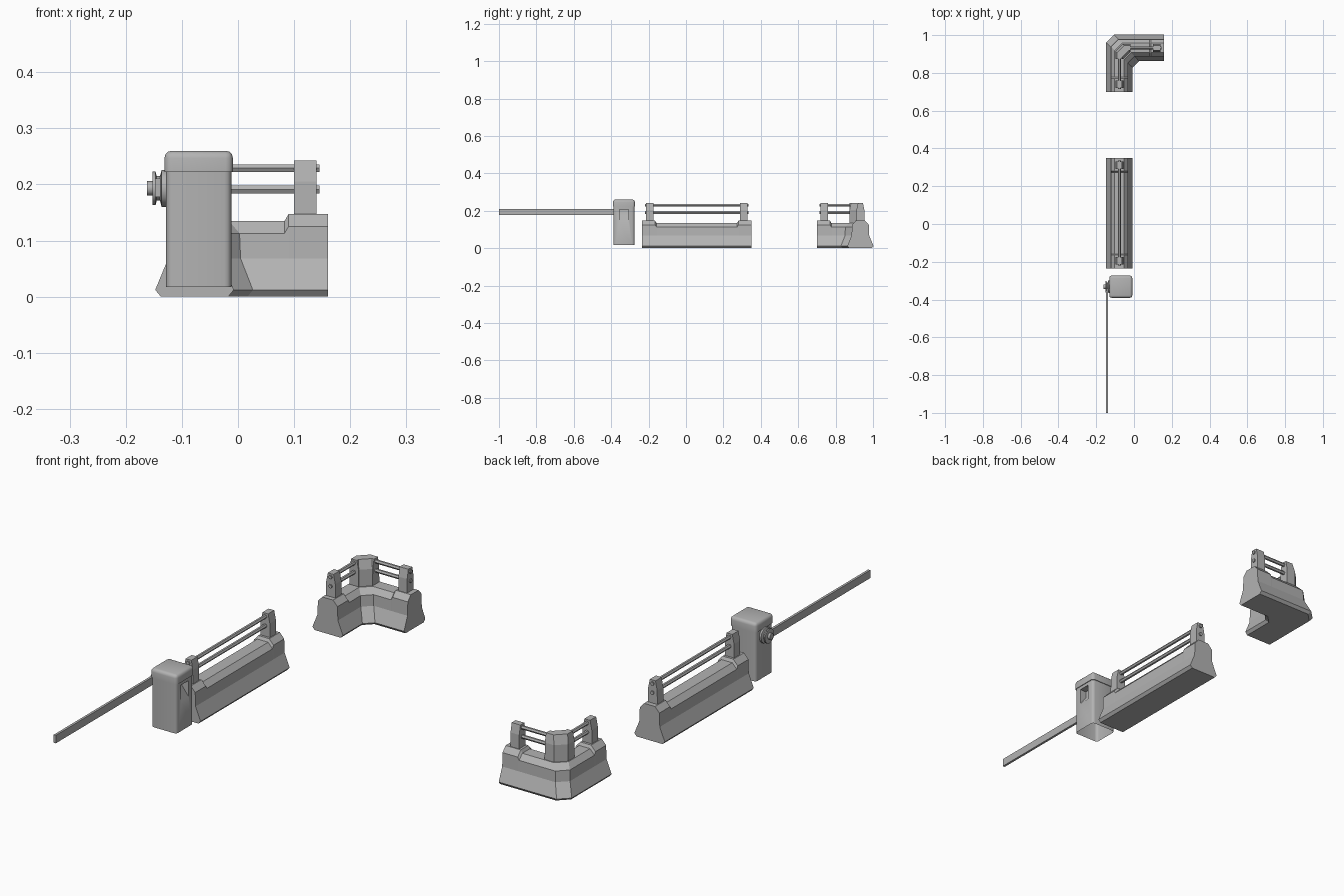
import bpy, bmesh, math
from mathutils import Vector

if "Cube" in bpy.data.objects:
    bpy.data.objects.remove(bpy.data.objects["Cube"])

grey = bpy.data.materials.new("concrete_grey")
grey.use_nodes = True
grey.diffuse_color = (0.45, 0.45, 0.45, 1)
grey.node_tree.nodes["Principled BSDF"].inputs["Base Color"].default_value = grey.diffuse_color


def finish(name, bm, smooth=False):
    bmesh.ops.recalc_face_normals(bm, faces=bm.faces)
    mesh = bpy.data.meshes.new(name)
    bm.to_mesh(mesh)
    bm.free()
    mesh.materials.append(grey)
    ob = bpy.data.objects.new(name, mesh)
    bpy.context.collection.objects.link(ob)
    if smooth:
        bpy.ops.object.select_all(action="DESELECT")
        ob.select_set(True)
        bpy.context.view_layer.objects.active = ob
        bpy.ops.object.shade_smooth_by_angle(angle=math.radians(40))
    return ob


def loft(name, rings, smooth=False):
    """Skin closed rings of points and cap both ends."""
    bm = bmesh.new()
    loops = [[bm.verts.new(p) for p in ring] for ring in rings]
    n = len(loops[0])
    for a, b in zip(loops, loops[1:]):
        for i in range(n):
            j = (i + 1) % n
            bm.faces.new((a[i], a[j], b[j], b[i]))
    bm.faces.new(loops[0])
    bm.faces.new(loops[-1])
    return finish(name, bm, smooth)


def box_mesh(lo, hi):
    bm = bmesh.new()
    bmesh.ops.create_cube(bm, size=1)
    for v in bm.verts:
        v.co = [l + (c + 0.5) * (h - l) for c, l, h in zip(v.co, lo, hi)]
    return bm


def mirrored(half):
    return half + [(-d, z) for d, z in reversed(half)]


def barrier_profile(lift=0):
    return mirrored([(0.06, 0), (0.07, 0.012), (0.047, 0.068),
                     (0.045, 0.113 + lift), (0.025, 0.135 + lift)])


POST = mirrored([(0.022, 0.11), (0.021, 0.205), (0.013, 0.243)])
LIFT = 0.012


def section(station, profile):
    (x, y), (sx, sy) = station
    return [(x + sx * d, y + sy * d, z) for d, z in profile]


def along_y(y):
    return ((X_MID, y), (-1, 0))


def along_x(x):
    return ((x, Y_MID), (0, 1))


def post(name, make, start, end):
    loft(name, [section(make(t), POST) for t in (start, end)])


def rails(name, a, b):
    """Two six-sided rods between plan points a and b."""
    axis = Vector((b[0] - a[0], b[1] - a[1], 0)).normalized()
    side = Vector((-axis.y, axis.x, 0))
    for label, z in (("lower", 0.191), ("upper", 0.229)):
        rings = []
        for p in (a, b):
            rings.append([Vector((*p, z)) + side * 0.008 * math.cos(k * math.pi / 3)
                          + Vector((0, 0, 0.008 * math.sin(k * math.pi / 3))) for k in range(6)])
        loft(f"{name}_{label}_rail", rings)


X_MID, Y_MID = -0.0775, 0.9325
low, high = barrier_profile(), barrier_profile(LIFT)

# Straight barrier with raised ends, posts and rails
y0, y1 = -0.235, 0.35
loft("straight_barrier", [section(along_y(y), p) for y, p in
     ((y0, high), (y0 + 0.07, high), (y0 + 0.077, low),
      (y1 - 0.077, low), (y1 - 0.07, high), (y1, high))])
post("straight_front_post", along_y, y0 + 0.02, y0 + 0.06)
post("straight_back_post", along_y, y1 - 0.06, y1 - 0.02)
rails("straight", (X_MID, y0 + 0.015), (X_MID, y1 - 0.015))

# Corner barrier bending through a chamfered joint
cy, cx = 0.7, 0.16
joint_a = ((X_MID, 0.895), (-1, 0.95))
joint_b = ((-0.04, Y_MID), (-0.95, 1))
loft("corner_barrier", [section(s, p) for s, p in
     ((along_y(cy), high), (along_y(cy + 0.07), high), (along_y(cy + 0.077), low),
      (joint_a, low), (joint_b, low),
      (along_x(cx - 0.077), low), (along_x(cx - 0.07), high), (along_x(cx), high))])
post("corner_front_post", along_y, cy + 0.02, cy + 0.06)
post("corner_side_post", along_x, cx - 0.06, cx - 0.02)
loft("corner_centre_post", [section(s, POST) for s in
     (along_y(0.873), joint_a, joint_b, along_x(-0.018))])
rails("corner_front", (X_MID, cy + 0.015), (X_MID, 0.89))
rails("corner_side", (-0.035, Y_MID), (cx - 0.015, Y_MID))

# Gate cabinet with rounded upright edges
bx, by = -0.07, -0.332
bm = box_mesh((bx - 0.058, by - 0.056, 0.017), (bx + 0.058, by + 0.056, 0.224))
upright = [e for e in bm.edges if abs(e.verts[0].co.z - e.verts[1].co.z) > 0.1]
bmesh.ops.bevel(bm, geom=upright, offset=0.012, segments=3, profile=0.5, affect="EDGES")
cabinet = finish("cabinet_body", bm)

# Sloped ticket niche cut into the cabinet side
face_x = bx + 0.058
wedge = [(face_x + 0.01, 0.142), (face_x, 0.142), (face_x - 0.03, 0.18),
         (face_x - 0.03, 0.208), (face_x + 0.01, 0.208)]
cutter = loft("niche_cutter", [[(x, y, z) for x, z in wedge] for y in (by - 0.024, by + 0.024)])
cutter.hide_render = True
cut = cabinet.modifiers.new("niche", "BOOLEAN")
cut.operation, cut.solver, cut.object = "DIFFERENCE", "EXACT", cutter
bpy.ops.object.select_all(action="DESELECT")
cabinet.select_set(True)
bpy.context.view_layer.objects.active = cabinet
bpy.ops.object.modifier_apply(modifier=cut.name)
bpy.data.objects.remove(cutter)

# Open underside
bm = bmesh.new()
bm.from_mesh(cabinet.data)
under = [f for f in bm.faces if f.normal.z < -0.9 and f.calc_center_median().z < 0.03]
bmesh.ops.delete(bm, geom=under, context="FACES")
bm.to_mesh(cabinet.data)
bm.free()
bpy.ops.object.shade_smooth_by_angle(angle=math.radians(40))

# Rounded cap
bm = box_mesh((bx - 0.061, by - 0.059, 0.222), (bx + 0.061, by + 0.059, 0.26))
rim = [e for e in bm.edges if max(v.co.z for v in e.verts) > 0.25]
bmesh.ops.bevel(bm, geom=rim, offset=0.013, segments=3, profile=0.5, affect="EDGES")
finish("cabinet_cap", bm, smooth=True)

# Pivot hub: a spool with a small knob
spool = [(-0.127, 0.033), (-0.136, 0.033), (-0.139, 0.022), (-0.145, 0.022),
         (-0.147, 0.03), (-0.152, 0.03), (-0.152, 0.013), (-0.162, 0.013)]
hub_z = 0.193
loft("pivot_hub", [[(x, by + r * math.cos(k * math.pi / 6), hub_z + r * math.sin(k * math.pi / 6))
                    for k in range(12)] for x, r in spool], smooth=True)

# Boom arm
finish("boom_arm", box_mesh((-0.148, -1, 0.178), (-0.138, by, 0.211)))
